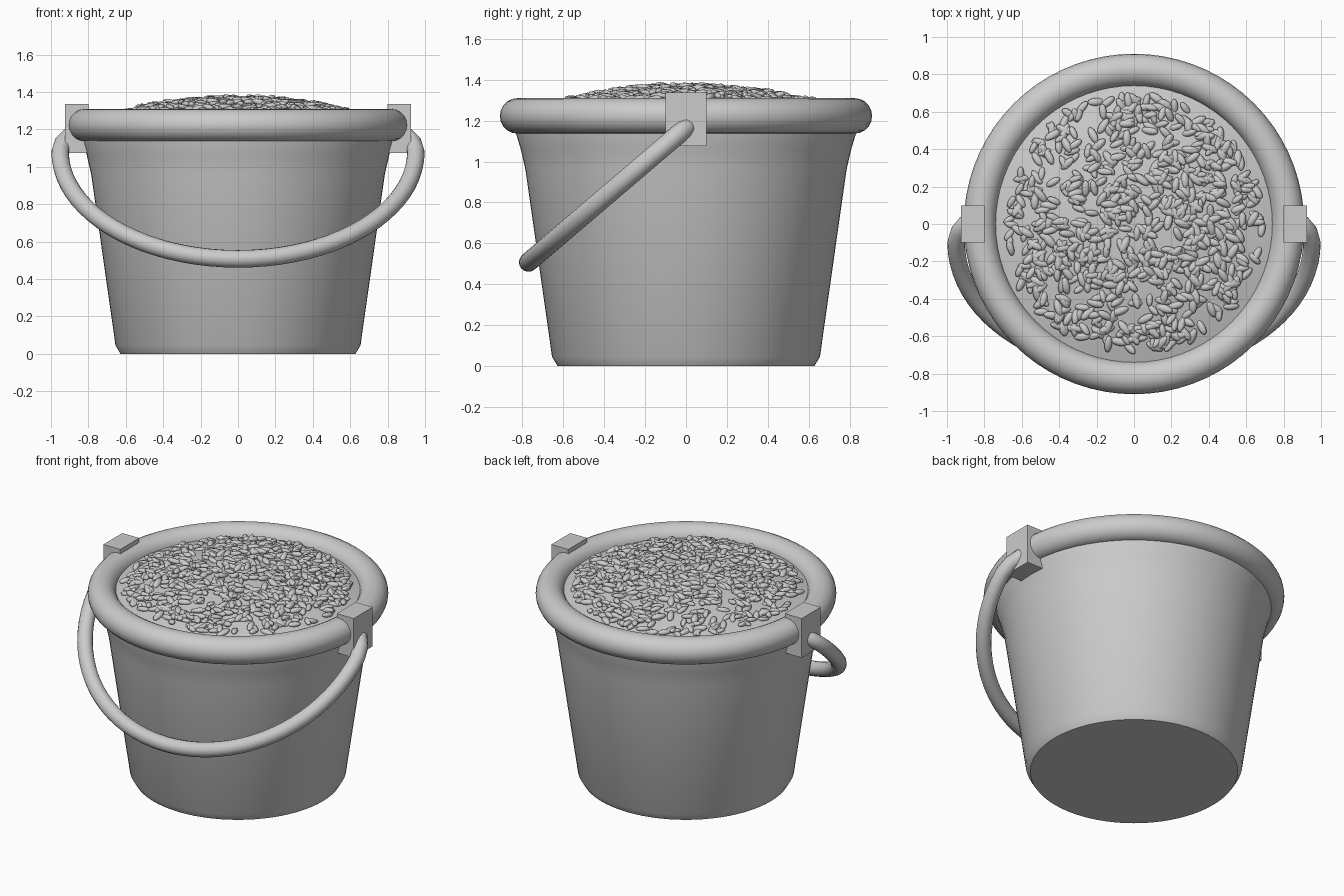
import bpy, math, random
from mathutils import Matrix, Vector, Euler

if "Cube" in bpy.data.objects:
    bpy.data.objects.remove(bpy.data.objects["Cube"])

random.seed(7)


def build(name, verts, faces, smooth=True, angle=35):
    mesh = bpy.data.meshes.new(name)
    mesh.from_pydata(verts, [], faces)
    mesh.update()
    ob = bpy.data.objects.new(name, mesh)
    bpy.context.collection.objects.link(ob)
    if smooth:
        mesh.shade_smooth()
        if angle:
            mesh.set_sharp_from_angle(angle=math.radians(angle))
    return ob


def lathe_data(profile, steps, closed=False):
    """Spin an (r, z) profile round the z axis; r = 0 points become poles."""
    verts, rows, faces = [], [], []
    for r, z in profile:
        n = 1 if r == 0 else steps
        rows.append([len(verts) + (i if n > 1 else 0) for i in range(steps)])
        verts += [(r * math.cos(2 * math.pi * i / steps),
                   r * math.sin(2 * math.pi * i / steps), z) for i in range(n)]
    pairs = list(zip(rows, rows[1:])) + ([(rows[-1], rows[0])] if closed else [])
    for a, b in pairs:
        for i in range(steps):
            j = (i + 1) % steps
            faces.append(tuple(dict.fromkeys((a[i], a[j], b[j], b[i]))))
    return verts, faces


# Bucket wall: closed bottom, slight flare near the top, inner wall
build("bucket_body", *lathe_data(
    [(0, 0), (0.628, 0), (0.655, 0.045), (0.785, 0.96), (0.808, 1.06),
     (0.835, 1.15), (0.84, 1.22), (0.77, 1.22), (0.735, 0.96), (0.61, 0.06),
     (0, 0.06)], 72))

# Thick rolled rim
ring = [(0.823 + 0.087 * math.cos(a), 1.223 + 0.087 * math.sin(a))
        for a in (2 * math.pi * i / 20 for i in range(20))]
build("rim", *lathe_data(ring, 72, closed=True), angle=60)


# Domed heap under the grains
def heap_z(r):
    return 1.245 + 0.115 * (1 - (r / 0.74) ** 2)


build("heap", *lathe_data([(0.76 * i / 10, heap_z(0.76 * i / 10))
                           for i in range(10, -1, -1)], 72), angle=60)

# Loose grains scattered over the heap: one small seed shape, many copies
seed = [(math.sin(math.pi * i / 6), -math.cos(math.pi * i / 6)) for i in range(1, 6)]
seed_verts, seed_faces = lathe_data([(0, -1)] + seed + [(0, 1)], 8)
lay = Matrix.Rotation(math.pi / 2, 3, 'Y')
verts, faces = [], []
for _ in range(760):
    r, a = 0.685 * math.sqrt(random.random()), random.uniform(0, 2 * math.pi)
    pos = Vector((r * math.cos(a), r * math.sin(a), heap_z(r) + random.uniform(0, 0.012)))
    rot = Euler((random.uniform(-0.3, 0.3), random.uniform(-0.3, 0.3),
                 random.uniform(0, 2 * math.pi))).to_matrix()
    s = random.uniform(0.85, 1.15)
    m = rot @ lay @ Matrix.Diagonal((0.016 * s, 0.020 * s, 0.043 * s))
    base = len(verts)
    verts += [tuple(m @ Vector(v) + pos) for v in seed_verts]
    faces += [tuple(base + i for i in f) for f in seed_faces]
build("grains", verts, faces, angle=None)

# Handle brackets on both sides
box_faces = [(0, 1, 3, 2), (4, 6, 7, 5), (0, 4, 5, 1), (2, 3, 7, 6), (0, 2, 6, 4), (1, 5, 7, 3)]
for side, sx in (("left", -1), ("right", 1)):
    corners = [(sx * 0.8625 + x, y, z) for x in (-0.0625, 0.0625)
               for y in (-0.1, 0.1) for z in (1.075, 1.337)]
    build("bracket_" + side, corners, box_faces, smooth=False)

# Swung-down handle: a tube along an arc in a tilted plane, s runs down the slope
end = [(0.86, -0.015), (0.90, 0.0), (0.935, 0.055)]
arc = [(0.951 * math.cos(t), 0.13 + 0.87 * math.sin(t))
       for t in (math.pi * i / 40 for i in range(41))]
flat = end + arc + [(-x, s) for x, s in reversed(end)]
path = [Vector((x, -0.77 * s, 1.165 - 0.657 * s)) for x, s in flat]
normal = Vector((0, -0.657, 0.77)).normalized()
sides, verts, faces = 16, [], []
for k, p in enumerate(path):
    tangent = (path[min(k + 1, len(path) - 1)] - path[max(k - 1, 0)]).normalized()
    across = normal.cross(tangent)
    for i in range(sides):
        a = 2 * math.pi * i / sides
        verts.append(tuple(p + 0.047 * (math.cos(a) * across + math.sin(a) * normal)))
for k in range(len(path) - 1):
    for i in range(sides):
        j = (i + 1) % sides
        faces.append((k * sides + i, (k + 1) * sides + i,
                      (k + 1) * sides + j, k * sides + j))
faces += [tuple(range(sides)), tuple(reversed(range(len(verts) - sides, len(verts))))]
build("handle", verts, faces, angle=60)
